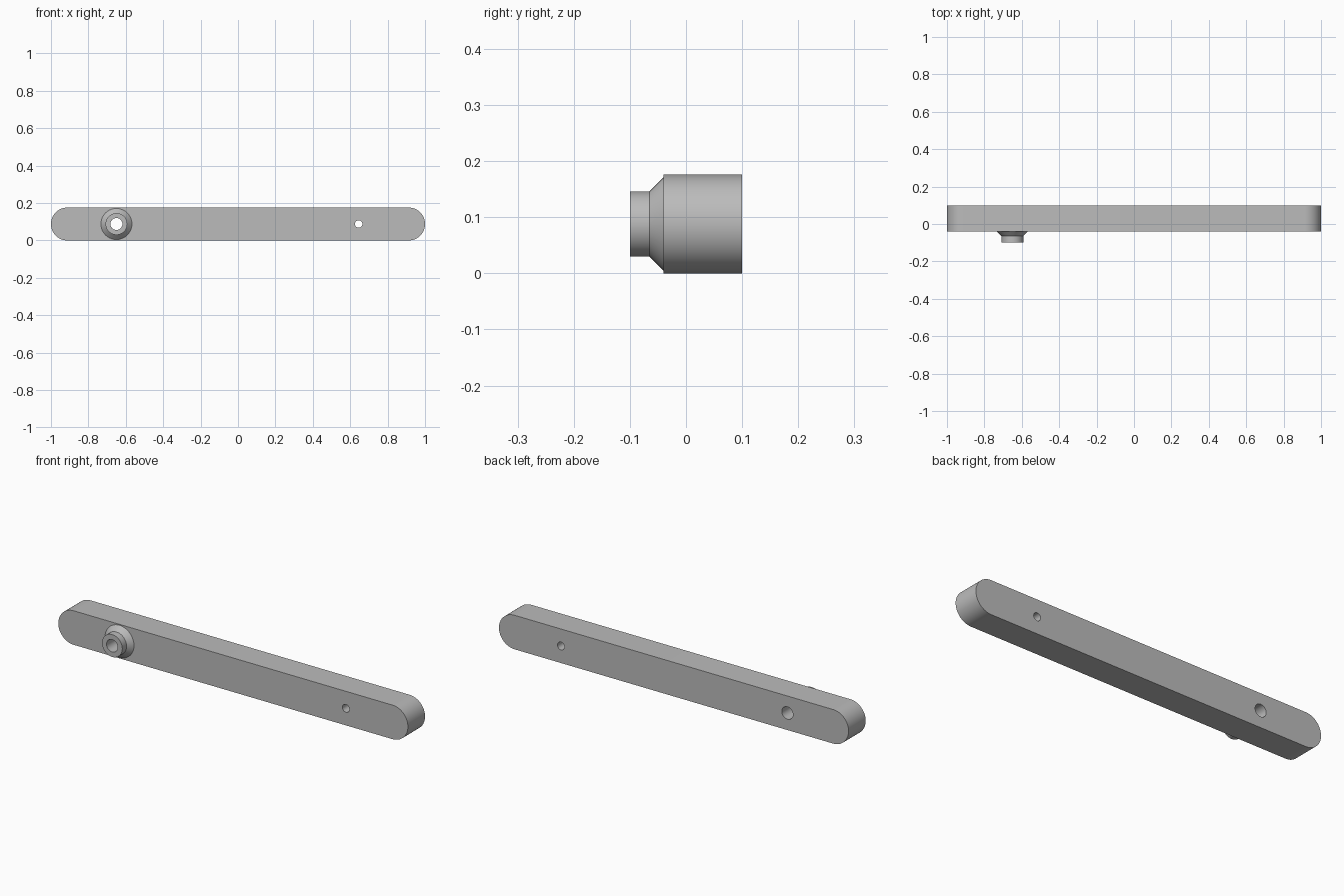
import bpy, bmesh
from math import pi, sin, cos, radians

cube = bpy.data.objects.get("Cube")
if cube:
    bpy.data.objects.remove(cube, do_unlink=True)

R = 0.088                       # end radius and centre height of the bar
FRONT, BACK = -0.04, 0.10
BOSS_X, PIN_X = -0.65, 0.645

grey = bpy.data.materials.new("plain_grey")
grey.use_nodes = True
grey.diffuse_color = (0.5, 0.5, 0.5, 1)
grey.node_tree.nodes["Principled BSDF"].inputs["Base Color"].default_value = (0.5, 0.5, 0.5, 1)


def loft(name, rings):
    """Closed solid skinned through rings of equal length."""
    bm = bmesh.new()
    loops = [[bm.verts.new(p) for p in ring] for ring in rings]
    n = len(loops[0])
    for a, b in zip(loops, loops[1:]):
        for i in range(n):
            bm.faces.new((a[i], a[(i + 1) % n], b[(i + 1) % n], b[i]))
    bm.faces.new(loops[0])
    bm.faces.new(loops[-1])
    bmesh.ops.recalc_face_normals(bm, faces=bm.faces)
    mesh = bpy.data.meshes.new(name)
    bm.to_mesh(mesh)
    bm.free()
    mesh.materials.append(grey)
    obj = bpy.data.objects.new(name, mesh)
    bpy.context.collection.objects.link(obj)
    return obj


def turned(name, x, profile, n=64):
    """Round solid along y from (y, radius) pairs."""
    return loft(name, [[(x + r * cos(2 * pi * i / n), y, R + r * sin(2 * pi * i / n))
                        for i in range(n)] for y, r in profile])


def stadium(y, steps=32):
    """Outline with two half-round ends."""
    ring = []
    for side, start in ((1, -pi / 2), (-1, pi / 2)):
        for i in range(steps + 1):
            a = start + pi * i / steps
            ring.append((side * (1 - R) + R * cos(a), y, R + R * sin(a)))
    return ring


# Bar and the stepped boss on its front
bar = loft("bar", [stadium(FRONT), stadium(BACK)])
boss = turned("boss", BOSS_X, [(FRONT + 0.02, 0.083), (FRONT, 0.083),
                               (-0.065, 0.058), (-0.10, 0.058)])
# Through holes
boss_bore = turned("boss_bore", BOSS_X, [(-0.2, 0.032), (0.2, 0.032)])
pin_hole = turned("pin_hole", PIN_X, [(-0.2, 0.02), (0.2, 0.02)])

for helper, operation in ((boss, 'UNION'), (boss_bore, 'DIFFERENCE'), (pin_hole, 'DIFFERENCE')):
    mod = bar.modifiers.new(helper.name, 'BOOLEAN')
    mod.operation, mod.object, mod.solver = operation, helper, 'EXACT'

bpy.ops.object.select_all(action='DESELECT')
bar.select_set(True)
bpy.context.view_layer.objects.active = bar
for mod in list(bar.modifiers):
    bpy.ops.object.modifier_apply(modifier=mod.name)
for helper in (boss, boss_bore, pin_hole):
    bpy.data.objects.remove(helper, do_unlink=True)
bpy.ops.object.shade_smooth_by_angle(angle=radians(30))
